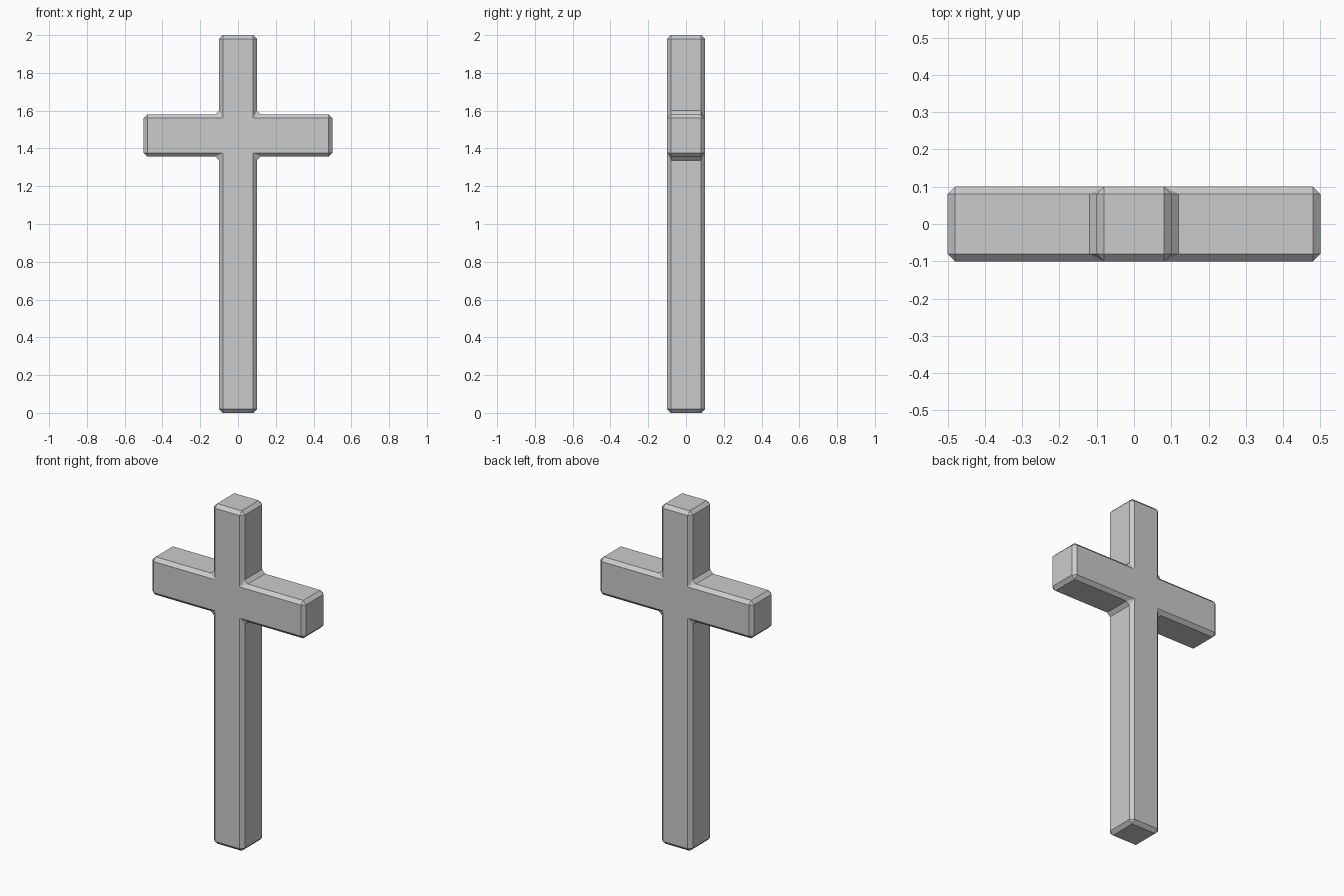
import bpy, bmesh

if "Cube" in bpy.data.objects:
    bpy.data.objects.remove(bpy.data.objects["Cube"])

W, ARM, DEPTH, TOP = 0.1, 0.5, 0.1, 2.0
ARM_LOW, ARM_HIGH = 1.357, 1.58

# Cross body: front faces on a grid, extruded to depth
xs = [-ARM, -W, W, ARM]
zs = [0, ARM_LOW, ARM_HIGH, TOP]
bm = bmesh.new()
grid = {}


def vert(i, k):
    if (i, k) not in grid:
        grid[i, k] = bm.verts.new((xs[i], -DEPTH, zs[k]))
    return grid[i, k]


for i, k in [(1, 0), (1, 1), (1, 2), (0, 1), (2, 1)]:
    bm.faces.new([vert(i, k), vert(i + 1, k), vert(i + 1, k + 1), vert(i, k + 1)])
result = bmesh.ops.extrude_face_region(bm, geom=bm.faces[:], use_keep_orig=True)
moved = [g for g in result["geom"] if isinstance(g, bmesh.types.BMVert)]
bmesh.ops.translate(bm, verts=moved, vec=(0, 2 * DEPTH, 0))
bmesh.ops.recalc_face_normals(bm, faces=bm.faces[:])

mesh = bpy.data.meshes.new("cross")
bm.to_mesh(mesh)
bm.free()
cross = bpy.data.objects.new("cross", mesh)
bpy.context.collection.objects.link(cross)

# Single flat chamfer on every sharp edge
bevel = cross.modifiers.new("chamfer", "BEVEL")
bevel.width = 0.02
bevel.segments = 1
bevel.limit_method = "ANGLE"
